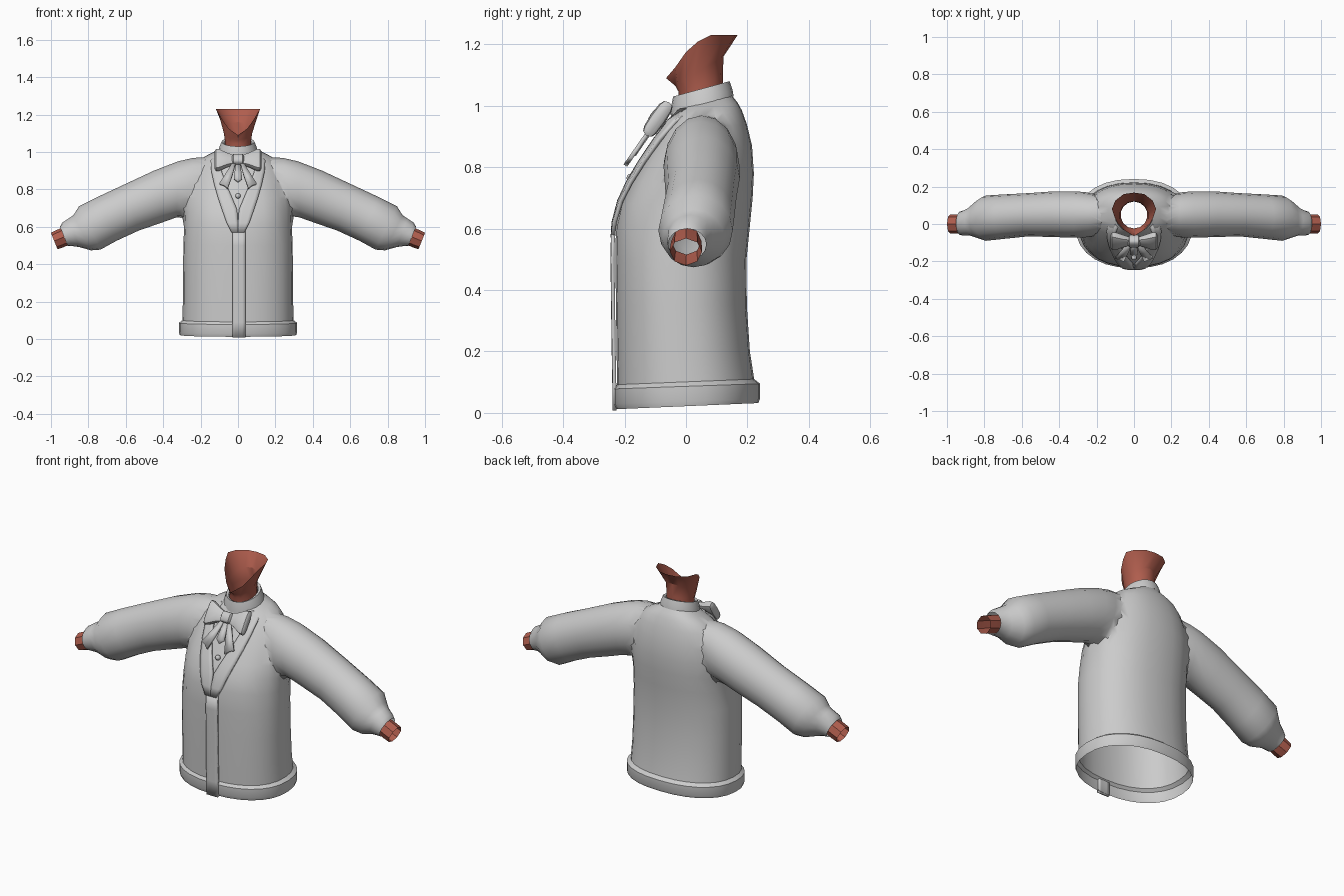
import bpy, bmesh, math
from mathutils import Vector

if "Cube" in bpy.data.objects:
    bpy.data.objects.remove(bpy.data.objects["Cube"])

def material(name, rgb):
    m = bpy.data.materials.new(name)
    m.diffuse_color = (*rgb, 1)
    m.use_nodes = True
    m.node_tree.nodes["Principled BSDF"].inputs["Base Color"].default_value = m.diffuse_color
    return m

CLOTH = material("grey cloth", (0.6, 0.6, 0.6))
SKIN = material("brown skin", (0.43, 0.11, 0.075))

def make(name, verts, faces, mat, angle=40, thick=0):
    me = bpy.data.meshes.new(name)
    me.from_pydata([tuple(v) for v in verts], [], faces)
    me.materials.append(mat)
    bm = bmesh.new()
    bm.from_mesh(me)
    bmesh.ops.recalc_face_normals(bm, faces=bm.faces)
    bm.to_mesh(me)
    bm.free()
    ob = bpy.data.objects.new(name, me)
    bpy.context.collection.objects.link(ob)
    if thick:
        mod = ob.modifiers.new("thickness", 'SOLIDIFY')
        mod.thickness, mod.offset = thick, 0
    smooth(ob, angle)
    return ob

def smooth(ob, angle=40):
    bpy.ops.object.select_all(action='DESELECT')
    ob.select_set(True)
    bpy.context.view_layer.objects.active = ob
    bpy.ops.object.shade_smooth_by_angle(angle=math.radians(angle))

def loft(name, rings, mat, caps=False, angle=40, thick=0):
    n = len(rings[0])
    verts = [p for r in rings for p in r]
    faces = [(k*n+i, k*n+(i+1) % n, (k+1)*n+(i+1) % n, (k+1)*n+i)
             for k in range(len(rings)-1) for i in range(n)]
    if caps:
        faces += [tuple(range(n)), tuple(range(len(verts)-n, len(verts)))]
    return make(name, verts, faces, mat, angle, thick)

def spow(v, e):
    return math.copysign(abs(v)**e, v)

def body_ring(zf, zb, hw, yf, yb, n=28, e=0.88):
    """Rounded ring, tilted from height zf at the front to zb at the back."""
    pts = []
    for i in range(n):
        a = 2*math.pi*i/n
        t = (1-spow(math.cos(a), e))/2          # 0 at back, 1 at front
        pts.append(Vector((hw*spow(math.sin(a), e), yb+(yf-yb)*t, zb+(zf-zb)*t)))
    return pts

def arm_ring(xt, zt, xb, zb, y0, y1, side, n=16):
    """Ring spanned by its top and bottom points and its depth range."""
    top, bot = Vector((xt, 0, zt)), Vector((xb, 0, zb))
    c, h = (top+bot)/2, (top-bot)/2
    pts = []
    for i in range(n):
        a = 2*math.pi*i/n
        p = c+h*math.cos(a)+Vector((0, (y0+y1)/2+(y1-y0)/2*math.sin(a), 0))
        pts.append(Vector((p.x*side, p.y, p.z)))
    return pts

# Jacket trunk with hem band: front z, back z, half width, front y, back y
TRUNK = [(.012, .032, .312, -.228, .235), (.03, .045, .316, -.236, .241),
         (.078, .095, .316, -.236, .241), (.092, .11, .297, -.224, .222),
         (.2, .2, .295, -.226, .208), (.35, .35, .294, -.228, .198),
         (.5, .5, .292, -.23, .197), (.61, .61, .292, -.228, .208),
         (.68, .70, .29, -.212, .217), (.75, .78, .28, -.18, .221),
         (.84, .87, .255, -.13, .215), (.91, .94, .222, -.085, .198),
         (.955, .985, .185, -.055, .182), (.975, 1.01, .14, -.045, .168),
         (.99, 1.035, .09, -.038, .148)]
jacket = loft("jacket", [body_ring(*r) for r in TRUNK], CLOTH, caps=True)

# Sleeves with gathered cuffs
ARM = [(.17, .972, .22, .69, -.05, .15), (.24, .98, .27, .66, -.08, .18),
       (.30, .972, .315, .648, -.082, .184), (.45, .90, .40, .625, -.07, .175),
       (.60, .83, .53, .58, -.066, .165), (.75, .76, .65, .525, -.08, .158),
       (.85, .71, .735, .478, -.09, .152), (.88, .662, .785, .474, -.077, .125),
       (.905, .645, .85, .492, -.062, .09), (.94, .622, .885, .497, -.062, .072),
       (.952, .60, .91, .497, -.058, .066)]
for s in (-1, 1):
    sleeve = loft("sleeve", [arm_ring(*r, s) for r in ARM], CLOTH, caps=True)
    mod = jacket.modifiers.new("join", 'BOOLEAN')
    mod.operation, mod.solver, mod.object = 'UNION', 'EXACT', sleeve
    smooth(jacket)
    bpy.ops.object.modifier_apply(modifier=mod.name)
    bpy.data.objects.remove(sleeve)

# Open the hem, neck and cuffs, then soften the shoulder seams
bm = bmesh.new()
bm.from_mesh(jacket.data)
def is_cap(f):
    c = f.calc_center_median()
    return len(f.verts) > 10 and (c.z < .06 or c.z > .99 or abs(c.x) > .9)
bmesh.ops.delete(bm, geom=[f for f in bm.faces if is_cap(f)], context='FACES')
seam = [v for v in bm.verts if .2 < abs(v.co.x) < .36 and v.co.z > .6]
for _ in range(3):
    bmesh.ops.smooth_vert(bm, verts=seam, factor=.4, use_axis_x=True,
                          use_axis_y=True, use_axis_z=True)
bm.to_mesh(jacket.data)
bm.free()
smooth(jacket, 50)

# Wrists
for s in (-1, 1):
    wrist = [(.915, .605, .88, .515, -.048, .05, s, 8), (.965, .585, .93, .492, -.052, .052, s, 8),
             (1.0, .568, .965, .48, -.052, .052, s, 8)]
    loft("wrist", [arm_ring(*w) for w in wrist], SKIN, angle=20)

# Shirt collar
loft("collar", [body_ring(.97, 1.03, .105, -.05, .155, 20, 1),
                body_ring(1.0, 1.05, .1, -.048, .152, 20, 1),
                body_ring(1.03, 1.08, .088, -.042, .142, 20, 1),
                body_ring(1.025, 1.075, .074, -.03, .128, 20, 1)], CLOTH)

# Neck, flaring into the slanted jaw edge
RIM = [(0, -.065, 1.09), (.05, -.035, 1.125), (.085, 0, 1.175), (.105, .04, 1.21),
       (.118, .08, 1.23), (.1, .125, 1.23), (.055, .16, 1.23), (0, .168, 1.23)]
rim = [Vector(p) for p in RIM]
rim += [Vector((-p.x, p.y, p.z)) for p in rim[-2:0:-1]]
def neck_ring(zf, zb, r, yf, yb):
    pts = []
    for i in range(14):
        t = (1-math.cos(2*math.pi*i/14))/2
        pts.append(Vector((r*math.sin(2*math.pi*i/14), yf+(yb-yf)*t, zf+(zb-zf)*t)))
    return pts
loft("neck", [neck_ring(.99, 1.03, .072, -.024, .122), neck_ring(1.045, 1.09, .072, -.024, .12),
              neck_ring(1.065, 1.16, .078, -.035, .122), rim], SKIN, angle=30)

# Depth of the trunk's front, so trim can follow it
def front_y(x, z):
    for a, b in zip(TRUNK[3:], TRUNK[4:]):
        if z <= b[0] or b is TRUNK[-1]:
            t = max(0, min(1, (z-a[0])/(b[0]-a[0])))
            hw, yf, yb = (a[k]+(b[k]-a[k])*t for k in (2, 3, 4))
            e = 2/.88
            c = (1-min(1, abs(x)/hw)**e)**(1/e)
            return (yf+yb)/2+(yf-yb)/2*c

def trim(name, rows, lift, thick):
    """Strip on the trunk's front; rows are (z, x left, x right)."""
    n, verts = 5, []
    for z, xl, xr in rows:
        for i in range(n):
            x = xl+(xr-xl)*i/(n-1)
            verts.append((x, front_y(x, z)-lift, z))
    faces = [(k*n+i, k*n+i+1, (k+1)*n+i+1, (k+1)*n+i)
             for k in range(len(rows)-1) for i in range(n-1)]
    return make(name, verts, faces, CLOTH, 40, thick)

# Front placket and lapels
trim("placket", [(z, -.03, .04) for z in (.008, .09, .2, .35, .5, .58)], .01, .012)
for s in (-1, 1):
    rows = [(.57, 0, .035), (.62, 0, .06), (.69, .005, .085), (.75, .03, .105),
            (.82, .06, .125), (.89, .085, .14), (.95, .1, .145), (.985, .085, .125)]
    trim("lapel", [(z, a*s, b*s) for z, a, b in rows], .01, .014)

# Bow tie on a slanted plane: u across, v up the slope, w outward
UP, OUT = Vector((0, .57, .82)), Vector((0, -.82, .57))
def bow(u, v, w):
    return Vector((u, -.092, .957))+UP*v+OUT*w

def pad(name, sections, s=1):
    """Soft block lofted along u; sections are (u, v centre, half height, half depth)."""
    rings = []
    for u, vc, h, d in sections:
        rings.append([bow(u*s, vc+h*spow(math.cos(a), .6), d*spow(math.sin(a), .6))
                      for a in (2*math.pi*i/12 for i in range(12))])
    loft(name, rings, CLOTH, caps=True)

pad("bow_knot", [(-.032, 0, .02, .016), (-.024, 0, .03, .028), (.024, 0, .03, .028), (.032, 0, .02, .016)])
for s in (-1, 1):
    pad("bow_wing", [(.02, 0, .026, .014), (.06, 0, .042, .022), (.1, 0, .064, .026),
                     (.118, 0, .066, .022), (.125, 0, .055, .012)], s)
    tail = [(.012, -.02), (.03, -.02), (.07, -.1), (.1, -.155), (.075, -.165), (.055, -.185), (.03, -.1)]
    make("bow_tail", [bow(u*s, v, 0) for u, v in tail], [tuple(range(7))], CLOTH, 40, .014)
make("bow_middle_tail", [bow(u, v, -.004) for u, v in
     ((-.012, -.02), (.012, -.02), (.022, -.12), (0, -.14), (-.022, -.12))],
     [tuple(range(5))], CLOTH, 40, .012)

# Shirt button
bpy.ops.mesh.primitive_uv_sphere_add(segments=12, ring_count=8, radius=.014,
                                     location=(0, front_y(0, .765)-.008, .765))
button = bpy.context.object
button.name = "button"
button.data.materials.append(CLOTH)
smooth(button)
